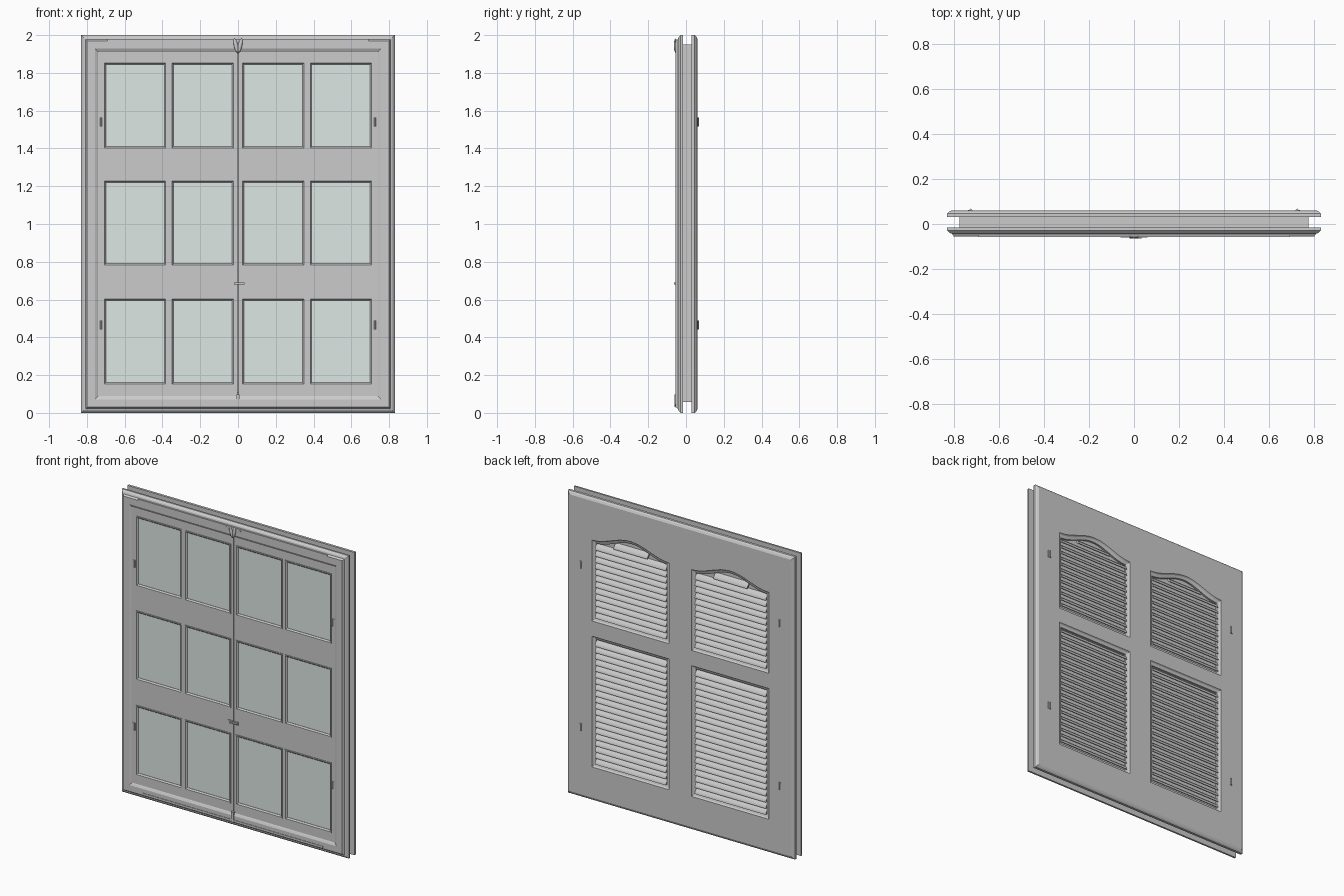
import bpy, bmesh, math
from mathutils import Matrix

if "Cube" in bpy.data.objects:
    bpy.data.objects.remove(bpy.data.objects["Cube"])

glass_mat = bpy.data.materials.new("glass")
glass_mat.diffuse_color = (0.72, 0.8, 0.77, 1)
glass_mat.use_nodes = True
glass_mat.node_tree.nodes["Principled BSDF"].inputs["Base Color"].default_value = glass_mat.diffuse_color


def finish(name, bm, mat=None):
    bmesh.ops.recalc_face_normals(bm, faces=bm.faces)
    me = bpy.data.meshes.new(name)
    bm.to_mesh(me)
    bm.free()
    ob = bpy.data.objects.new(name, me)
    bpy.context.collection.objects.link(ob)
    if mat:
        me.materials.append(mat)
    return ob


def add_box(bm, x0, x1, y0, y1, z0, z1):
    m = Matrix.Translation(((x0 + x1) / 2, (y0 + y1) / 2, (z0 + z1) / 2))
    m = m @ Matrix.Diagonal((abs(x1 - x0), abs(y1 - y0), abs(z1 - z0), 1))
    bmesh.ops.create_cube(bm, size=1, matrix=m)


def box(name, *dims, mat=None):
    bm = bmesh.new()
    add_box(bm, *dims)
    return finish(name, bm, mat)


def add_ring(bm, outline, profile):
    """Sweep a closed (inset, y) profile round an outline function."""
    loops = [[bm.verts.new((x, y, z)) for x, z in outline(i)] for i, y in profile]
    n = len(loops[0])
    for a, b in zip(loops, loops[1:] + loops[:1]):
        for k in range(n):
            j = (k + 1) % n
            bm.faces.new((a[k], a[j], b[j], b[k]))


def rect(x0, x1, z0, z1):
    return lambda i: [(x0 + i, z0 + i), (x1 - i, z0 + i), (x1 - i, z1 - i), (x0 + i, z1 - i)]


def ring(name, outline, profile):
    bm = bmesh.new()
    add_ring(bm, outline, profile)
    return finish(name, bm)


# Outer casings and the wall core between them
outer = rect(-.83, .83, 0, 2)
ring("front_casing", outer, [(0, -.016), (0, -.028), (.012, -.040), (.022, -.043), (.03, -.055),
                             (.072, -.055), (.084, -.049), (.095, -.042), (.095, -.016)])
ring("wall_core", rect(-.775, .775, .058, 1.95), [(0, -.02), (0, .034), (.05, .034), (.05, -.02)])
ring("back_casing_edge", outer, [(0, .03), (0, .046), (.008, .054), (.02, .06), (.04, .06), (.04, .03)])

# Glazed leaves: plate with six openings per side, moulded pane trims and glass
xs = [.002, .022, .352, .38, .71, .745]
zs = [.085, .15, .605, .78, 1.23, 1.40, 1.855, 1.915]
for side, s in (("left", -1), ("right", 1)):
    bm = bmesh.new()
    vs = [[bm.verts.new((s * x, -.046, z)) for z in zs] for x in xs]
    trim, glass = bmesh.new(), bmesh.new()
    for i in range(len(xs) - 1):
        for j in range(len(zs) - 1):
            if i % 2 and j % 2:
                a, b = sorted((s * xs[i], s * xs[i + 1]))
                add_ring(trim, rect(a, b, zs[j], zs[j + 1]),
                         [(-.004, -.044), (-.004, -.05), (.003, -.05), (.010, -.041), (.010, -.03), (-.004, -.03)])
                add_box(glass, a, b, -.039, -.034, zs[j], zs[j + 1])
            else:
                bm.faces.new((vs[i][j], vs[i + 1][j], vs[i + 1][j + 1], vs[i][j + 1]))
    ext = bmesh.ops.extrude_face_region(bm, geom=bm.faces[:])
    moved = [v for v in ext["geom"] if isinstance(v, bmesh.types.BMVert)]
    bmesh.ops.translate(bm, verts=moved, vec=(0, .026, 0))
    finish("window_leaf_" + side, bm)
    finish("pane_trim_" + side, trim)
    finish("glass_" + side, glass, glass_mat)

# Weather lips on the front casing
box("top_lip", -.69, .69, -.058, -.05, 1.970, 1.980)
box("bottom_lip", -.66, .66, -.058, -.05, .036, .046)

# Centre fittings: top latch, bottom bolt, middle catch
bm = bmesh.new()
for s in (-1, 1):
    m = Matrix.Translation((s * .011, -.056, 1.945)) @ Matrix.Rotation(s * .2, 4, 'Y') @ Matrix.Diagonal((.011, .008, .038, 1))
    bmesh.ops.create_uvsphere(bm, u_segments=12, v_segments=8, radius=1, matrix=m)
add_box(bm, -.06, .06, -.059, -.053, 1.962, 1.970)
finish("top_latch", bm)
box("bottom_bolt", -.009, .009, -.062, -.045, .03, .098)
bm = bmesh.new()
add_box(bm, -.037, -.003, -.052, -.045, .675, .695)
add_box(bm, .003, .037, -.052, -.045, .675, .695)
add_box(bm, -.02, .034, -.064, -.052, .681, .689)
finish("middle_catch", bm)

# Hinges on both faces
for face, y, d in (("front", -.046, -1), ("back", .06, 1)):
    bm = bmesh.new()
    for s in (-1, 1):
        for z in (.465, 1.54):
            add_box(bm, s * .718, s * .738, y, y + d * .003, z - .024, z + .024)
            m = Matrix.Translation((s * .725, y + d * .003, z))
            bmesh.ops.create_cone(bm, cap_ends=True, segments=10, radius1=.005, radius2=.005, depth=.046, matrix=m)
    finish("hinges_" + face, bm)


# Shutter openings: flat or humped top
def hump(t):
    return .065 * (.5 - .5 * math.cos(2 * math.pi * t))


def opening(x0, x1, z0, z1, arched):
    def outline(i):
        a, b = x0 + i, x1 - i
        n = 24 if arched else 1
        top = [(b + (a - b) * k / n, z1 - i + (hump(k / n) if arched else 0)) for k in range(n + 1)]
        return [(a, z0 + i), (b, z0 + i)] + top
    return outline


spans = []
for x0, x1 in ((-.625, -.105), (.105, .625)):
    spans += [(x0, x1, 1.21, 1.70, True), (x0, x1, .245, 1.065, False)]

# Shutter panel: filled outline with the openings left out
cu = bpy.data.curves.new("shutter_outline", 'CURVE')
cu.dimensions, cu.fill_mode, cu.extrude = '2D', 'BOTH', .015
for pts in [outer(.04)] + [opening(*sp)(-.032) for sp in spans]:
    spl = cu.splines.new('POLY')
    spl.points.add(len(pts) - 1)
    spl.use_cyclic_u = True
    for p, (x, z) in zip(spl.points, pts):
        p.co = (x, z, 0, 1)
tmp = bpy.data.objects.new("shutter_tmp", cu)
bpy.context.collection.objects.link(tmp)
dg = bpy.context.evaluated_depsgraph_get()
me = bpy.data.meshes.new_from_object(tmp.evaluated_get(dg))
bpy.data.objects.remove(tmp)
me.transform(Matrix.Translation((0, .045, 0)) @ Matrix.Rotation(math.pi / 2, 4, 'X'))
panel = bpy.data.objects.new("shutter_panel", me)
bpy.context.collection.objects.link(panel)

# Sloped mouldings, backing boards and tilted slats in each opening
mould, slats, backing = bmesh.new(), bmesh.new(), bmesh.new()
for sp in spans:
    x0, x1, z0, z1, arched = sp
    add_ring(mould, opening(*sp), [(-.032, .06), (-.022, .060), (-.016, .052), (0, .046), (0, .03), (-.032, .03)])
    add_box(backing, x0 - .02, x1 + .02, .028, .033, z0 - .02, z1 + (.08 if arched else .02))
    z = z0 + .018
    while z < z1 + (.04 if arched else -.005):
        over = max(0, z + .015 - z1)
        t = math.acos(1 - 2 * min(over / .065, 1)) / (2 * math.pi) if arched else 0
        w = (x1 - x0) * (1 - 2 * t)
        m = (Matrix.Translation(((x0 + x1) / 2, .045, z)) @ Matrix.Rotation(math.radians(-50), 4, 'X')
             @ Matrix.Diagonal((w, .023, .006, 1)) @ Matrix.Rotation(math.pi / 2, 4, 'Y'))
        bmesh.ops.create_cone(slats, cap_ends=True, segments=10, radius1=1, radius2=1, depth=1, matrix=m)
        z += .041
finish("opening_mouldings", mould)
finish("shutter_backing", backing)
finish("shutter_slats", slats)

# Smooth only the rounded fittings and slats
for n in ("top_latch", "hinges_front", "hinges_back", "shutter_slats"):
    for o in bpy.context.view_layer.objects:
        o.select_set(False)
    ob = bpy.data.objects[n]
    ob.select_set(True)
    bpy.context.view_layer.objects.active = ob
    bpy.ops.object.shade_smooth_by_angle(angle=math.radians(45))
